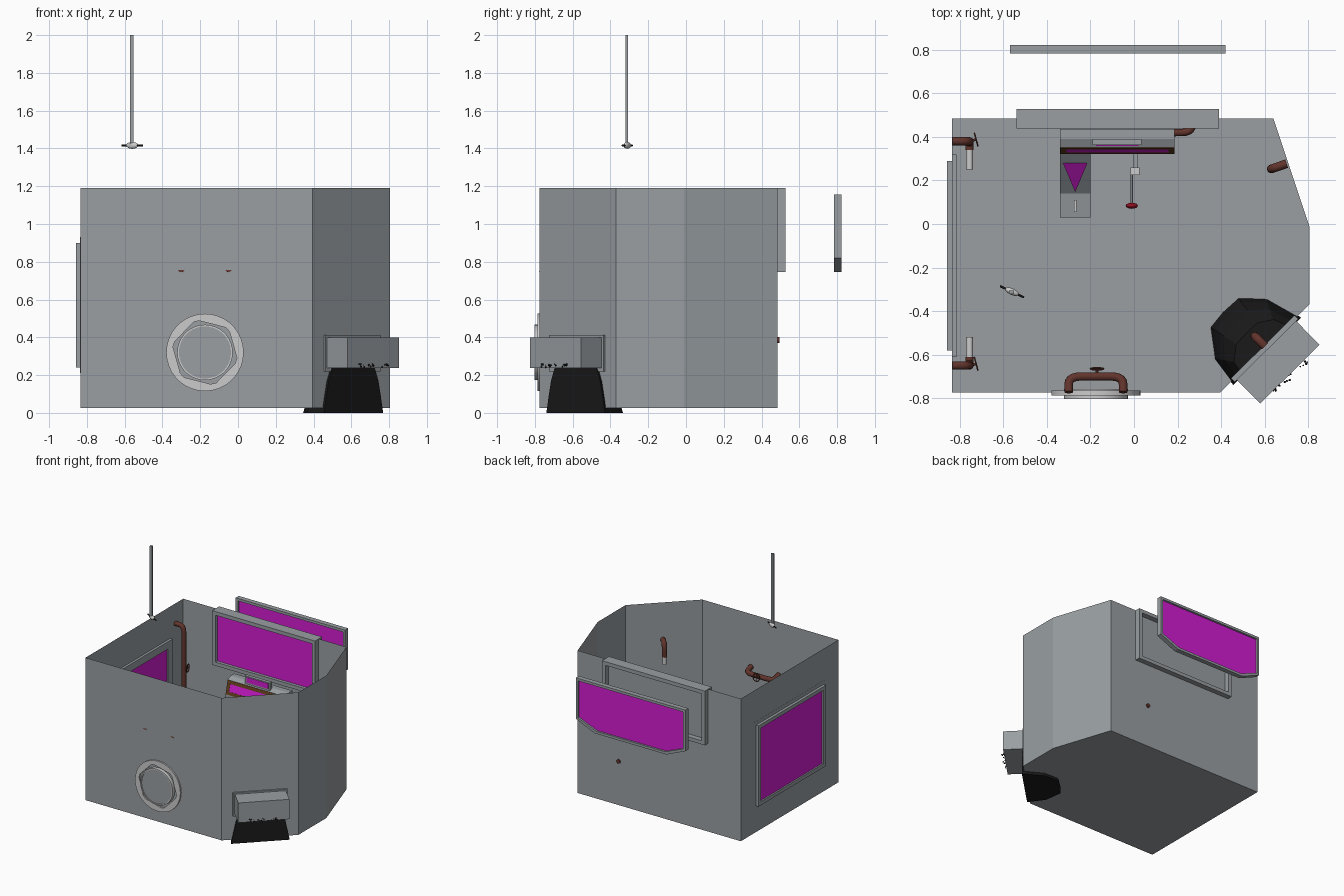
import bpy, bmesh, math, random
from mathutils import Vector as V

if "Cube" in bpy.data.objects:
    bpy.data.objects.remove(bpy.data.objects["Cube"])

random.seed(4)


def material(name, r, g, b):
    m = bpy.data.materials.new(name)
    m.diffuse_color = (r, g, b, 1)
    m.use_nodes = True
    m.node_tree.nodes["Principled BSDF"].inputs["Base Color"].default_value = m.diffuse_color
    return m


STEEL = material("blue_grey_steel", 0.319, 0.345, 0.362)
MAGENTA = material("magenta_glass", 0.65, 0.012, 0.65)
COPPER = material("copper", 0.12, 0.034, 0.025)
BROWN = material("brown", 0.12, 0.05, 0.012)
BLACK = material("coal_black", 0.01, 0.01, 0.01)
RED = material("red", 0.28, 0.005, 0.015)
PALE = material("pale_grey", 0.604, 0.604, 0.604)


def mesh_object(name, verts, faces, mat=STEEL, fix=True):
    me = bpy.data.meshes.new(name)
    me.from_pydata([tuple(v) for v in verts], [], faces)
    if fix:
        bm = bmesh.new()
        bm.from_mesh(me)
        bmesh.ops.recalc_face_normals(bm, faces=bm.faces)
        bm.to_mesh(me)
        bm.free()
    ob = bpy.data.objects.new(name, me)
    bpy.context.collection.objects.link(ob)
    me.materials.append(mat)
    return ob


def smooth(ob):
    bpy.ops.object.select_all(action='DESELECT')
    bpy.context.view_layer.objects.active = ob
    ob.select_set(True)
    bpy.ops.object.shade_smooth_by_angle(angle=math.radians(40))


def prism(name, pts, offset, mat=STEEL):
    """Polygon pts extruded along offset."""
    n, d = len(pts), V(offset)
    verts = [V(p) for p in pts] + [V(p) + d for p in pts]
    faces = [list(range(n)), list(range(n, 2 * n))]
    faces += [[i, (i + 1) % n, n + (i + 1) % n, n + i] for i in range(n)]
    return mesh_object(name, verts, faces, mat)


def box(name, lo, hi, mat=STEEL):
    (x0, y0, z0), (x1, y1, z1) = lo, hi
    return prism(name, [(x0, y0, z0), (x1, y0, z0), (x1, y1, z0), (x0, y1, z0)], (0, 0, z1 - z0), mat)


def ring(name, outer, inner, offset, mat=STEEL):
    """Extruded frame between two outlines with equal point counts."""
    n, d = len(outer), V(offset)
    loops = [[V(p) for p in outer], [V(p) + d for p in outer],
             [V(p) + d for p in inner], [V(p) for p in inner]]
    faces = []
    for k in range(4):
        for i in range(n):
            j, m = (i + 1) % n, (k + 1) % 4
            faces.append([k * n + i, k * n + j, m * n + j, m * n + i])
    return mesh_object(name, sum(loops, []), faces, mat)


def inset(pts, t):
    """Shrink an outline by t on each side of its bounding box."""
    out = [V(p) for p in pts]
    for ax in range(3):
        lo, hi = min(p[ax] for p in out), max(p[ax] for p in out)
        if hi - lo > 1e-6:
            c, s = (lo + hi) / 2, (hi - lo - 2 * t) / (hi - lo)
            for p in out:
                p[ax] = c + (p[ax] - c) * s
    return out


def tube(name, pts, r, mat=STEEL, bend=0.06):
    """Round pipe along pts with rounded corners."""
    pts = [V(p) for p in pts]
    path = [pts[0]]
    for a, b, c in zip(pts, pts[1:], pts[2:]):
        p = b + (a - b).normalized() * min(bend, (a - b).length * 0.49)
        q = b + (c - b).normalized() * min(bend, (c - b).length * 0.49)
        for i in range(6):
            t = i / 5
            path.append(p * (1 - t) ** 2 + b * 2 * t * (1 - t) + q * t * t)
    path.append(pts[-1])
    cu = bpy.data.curves.new(name, 'CURVE')
    cu.dimensions = '3D'
    sp = cu.splines.new('POLY')
    sp.points.add(len(path) - 1)
    for p, co in zip(sp.points, path):
        p.co = (*co, 1)
    cu.bevel_depth, cu.bevel_resolution, cu.use_fill_caps = r, 3, True
    ob = bpy.data.objects.new(name, cu)
    bpy.context.collection.objects.link(ob)
    cu.materials.append(mat)
    bpy.ops.object.select_all(action='DESELECT')
    bpy.context.view_layer.objects.active = ob
    ob.select_set(True)
    bpy.ops.object.convert(target='MESH')
    smooth(bpy.context.object)


def wheel(name, base, centre):
    """Valve wheel on a stem from base to centre."""
    base, centre = V(base), V(centre)
    q = (centre - base).to_track_quat('Z', 'Y')
    tube(name + "_stem", [base, centre], 0.006, COPPER)
    for i in range(2):
        s = q @ V((math.cos(i * math.pi / 2), math.sin(i * math.pi / 2), 0)) * 0.028
        tube(f"{name}_spoke_{i}", [centre - s, centre + s], 0.002, COPPER)
    bpy.ops.mesh.primitive_torus_add(major_segments=16, minor_segments=6, major_radius=0.03,
                                     minor_radius=0.004, location=centre, rotation=q.to_euler())
    ob = bpy.context.object
    ob.name = name
    ob.data.materials.append(COPPER)
    smooth(ob)


# Room shell: single-sheet floor and walls, open top
plan = [(-.835, -.775), (.395, -.775), (.805, -.37), (.805, -.01), (.64, .485), (-.835, .485)]
n = len(plan)
mesh_object("room_shell", [(x, y, z) for z in (.026, 1.19) for x, y in plan],
            [list(range(n))[::-1]] + [[i, (i + 1) % n, n + (i + 1) % n, n + i] for i in range(n)], fix=False)

# Back wall window and the separate outer window behind it
w = [(-.54, .438, .747), (.39, .438, .747), (.39, .438, 1.19), (-.54, .438, 1.19)]
ring("back_window_frame", w, inset(w, .03), (0, .09, 0))
prism("back_window_pane", [p + V((0, .025, 0)) for p in inset(w, .03)], (0, .01, 0), MAGENTA)
o = [(-.57, .783, 1.155), (.42, .783, 1.155), (.42, .783, .82), (.25, .783, .747),
     (-.40, .783, .747), (-.57, .783, .82)]
ring("outer_window_frame", o, inset(o, .02), (0, .04, 0))
prism("outer_window_pane", [p + V((0, .015, 0)) for p in inset(o, .02)], (0, .01, 0), MAGENTA)

# Left wall window: outer frame, wider inner trim, pane
s = [(-.858, -.58, .24), (-.858, .29, .24), (-.858, .29, .90), (-.858, -.58, .90)]
ring("side_window_frame", s, inset(s, .03), (.03, 0, 0))
t = [V((-.836, y, z)) for y, z in ((-.61, .21), (.32, .21), (.32, .93), (-.61, .93))]
ring("side_window_trim", t, inset(t, .06), (.021, 0, 0))
prism("side_window_pane", [p + V((.012, 0, 0)) for p in inset(s, .03)], (.022, 0, 0), MAGENTA)


# Front porthole with pale surround
def circle(r, y, count=36, hexagon=False):
    pts = []
    for i in range(count):
        a = 2 * math.pi * i / count
        k = r / math.cos((a + .25) % (math.pi / 3) - math.pi / 6) if hexagon else r
        pts.append((-.175 + k * math.cos(a), y, .32 + k * math.sin(a)))
    return pts


smooth(ring("porthole_surround", circle(.205, -.787), circle(.155, -.787, hexagon=True), (0, .022, 0), PALE))
smooth(ring("porthole_rim", circle(.147, -.803), circle(.138, -.803), (0, .045, 0), PALE))
prism("porthole_cover", circle(.138, -.797), (0, .03, 0))

# Horizontal pipe loop on the front wall
tube("front_pipe", [(-.30, -.772, .765), (-.30, -.70, .742), (-.05, -.70, .742), (-.05, -.772, .765)], .02, COPPER)
wheel("front_valve", (-.17, -.70, .742), (-.17, -.665, .747))

# Mirrored pipes on the left wall with pale outlets and valves
for tag, y, d in (("back", .38, -1), ("front", -.65, 1)):
    tube(f"left_pipe_{tag}", [(-.833, y, 1.03), (-.755, y, 1.03), (-.755, y, .46), (-.755, y + d * .04, .46)],
         .019, COPPER)
    tube(f"left_outlet_{tag}", [(-.755, y + d * .03, .46), (-.755, y + d * .13, .46)], .016, PALE)
    wheel(f"left_valve_{tag}", (-.755, y, .69), (-.725, y + .008, .69))

# Pipes on the corner, right and back walls
tube("corner_pipe", [(.602, -.562, .89), (.555, -.515, .89), (.555, -.515, .78)], .02, COPPER)
tube("corner_outlet", [(.555, -.515, .79), (.555, -.515, .72)], .016, PALE)
tube("right_pipe", [(.701, .277, .8), (.63, .253, .8), (.63, .253, .69)], .02, COPPER)
tube("right_outlet", [(.63, .253, .70), (.63, .253, .63)], .016, PALE)
tube("back_pipe", [(.268, .495, .385), (.268, .42, .385), (.17, .42, .385)], .017, COPPER)

# Control console: body with a steep face, tilted screen strip, top display
prism("console_body", [(-.34, y, z) for y, z in ((.437, .2), (.437, .73), (.39, .73), (.352, .712),
                                                 (.324, .6), (.324, .2))], (.525, 0, 0))
f = [(-.337, .321, .605), (.185, .321, .605), (.185, .349, .712), (-.337, .349, .712)]
fi = [(-.31, .3275, .63), (.158, .3275, .63), (.158, .3425, .687), (-.31, .3425, .687)]
ring("console_screen_frame", f, fi, (0, .008, -.002), BROWN)
prism("console_screen", [V(p) + V((0, .001, 0)) for p in fi], (0, .006, -.002), MAGENTA)
box("console_display", (-.19, .362, .715), (.035, .39, .78))
box("console_display_glass", (-.175, .359, .73), (.02, .362, .773), MAGENTA)

# Console desk with sloped face, triangular light and key slot
prism("console_desk", [(-.34, y, z) for y, z in
                       ((.33, .56), (.14, .40), (.03, .38), (.03, .32), (.33, .22))], (.14, 0, 0))
prism("desk_light", [(-.325, .28, .52), (-.215, .28, .52), (-.27, .15, .411)], (0, -.003, .004), MAGENTA)
box("desk_slot", (-.275, .055, .38), (-.265, .11, .405), PALE)

# Lever with red knob
box("lever_bracket", (-.015, .225, .36), (.025, .26, .40), PALE)
box("lever_mount", (-.005, .26, .37), (.015, .33, .39))
tube("lever_rod", [(-.01, .24, .38), (-.01, .09, .40)], .005)
bpy.ops.mesh.primitive_uv_sphere_add(segments=16, ring_count=8, radius=1, location=(-.01, .084, .40))
knob = bpy.context.object
knob.name = "lever_knob"
knob.scale = (.028, .014, .028)
knob.data.materials.append(RED)
smooth(knob)


# Corner hopper, in wall coordinates: a along wall, b outward
def corner(a, b, z):
    return V((.6 + .711 * a + .703 * b, -.5725 + .703 * a - .711 * b, z))


def corner_box(name, a, b0, b1, z0, z1):
    prism(name, [corner(-a, b0, z0), corner(a, b0, z0), corner(a, b1, z0), corner(-a, b1, z0)], (0, 0, z1 - z0))


corner_box("hopper_box", .192, 0, .165, .238, .40)
corner_box("hopper_plate", .205, -.012, .012, .22, .412)

# Coal pile spilling into the room
base = [(-.22, .017), (-.2, -.13), (-.11, -.252), (-.02, -.262), (.08, -.257), (.17, -.16), (.22, .017)]
levels = [(0, 1, 1), (.09, .92, .88), (.17, .84, .7), (.238, .72, .42)]
m = len(base)
verts = [corner(a * sa, b * sb if b < 0 else b, z) for z, sa, sb in levels for a, b in base]
faces = [list(range(m)), list(range(3 * m, 4 * m))]
faces += [[k * m + i, k * m + (i + 1) % m, (k + 1) * m + (i + 1) % m, (k + 1) * m + i]
          for k in range(3) for i in range(m)]
mesh_object("coal_pile", verts, faces, BLACK)

# Coal crumbs poking out of the hopper
for i in range(22):
    c = corner(random.uniform(-.11, .11), random.uniform(.155, .185), random.uniform(.24, .258))
    bpy.ops.mesh.primitive_ico_sphere_add(subdivisions=1, radius=random.uniform(.003, .007), location=c)
    bpy.context.object.name = f"coal_crumb_{i}"
    bpy.context.object.data.materials.append(BLACK)

# Hanging pull rod with handle
box("pull_rod", (-.573, -.321, 1.415), (-.552, -.306, 2.0))
bpy.ops.mesh.primitive_uv_sphere_add(segments=12, ring_count=8, radius=1, location=(-.56, -.311, 1.416),
                                     rotation=(0, 0, math.radians(-25)))
grip = bpy.context.object
grip.name = "pull_grip"
grip.scale = (.035, .015, .018)
grip.data.materials.append(PALE)
smooth(grip)
tube("pull_handle", [(-.615, -.285, 1.416), (-.505, -.337, 1.416)], .005, BLACK)
